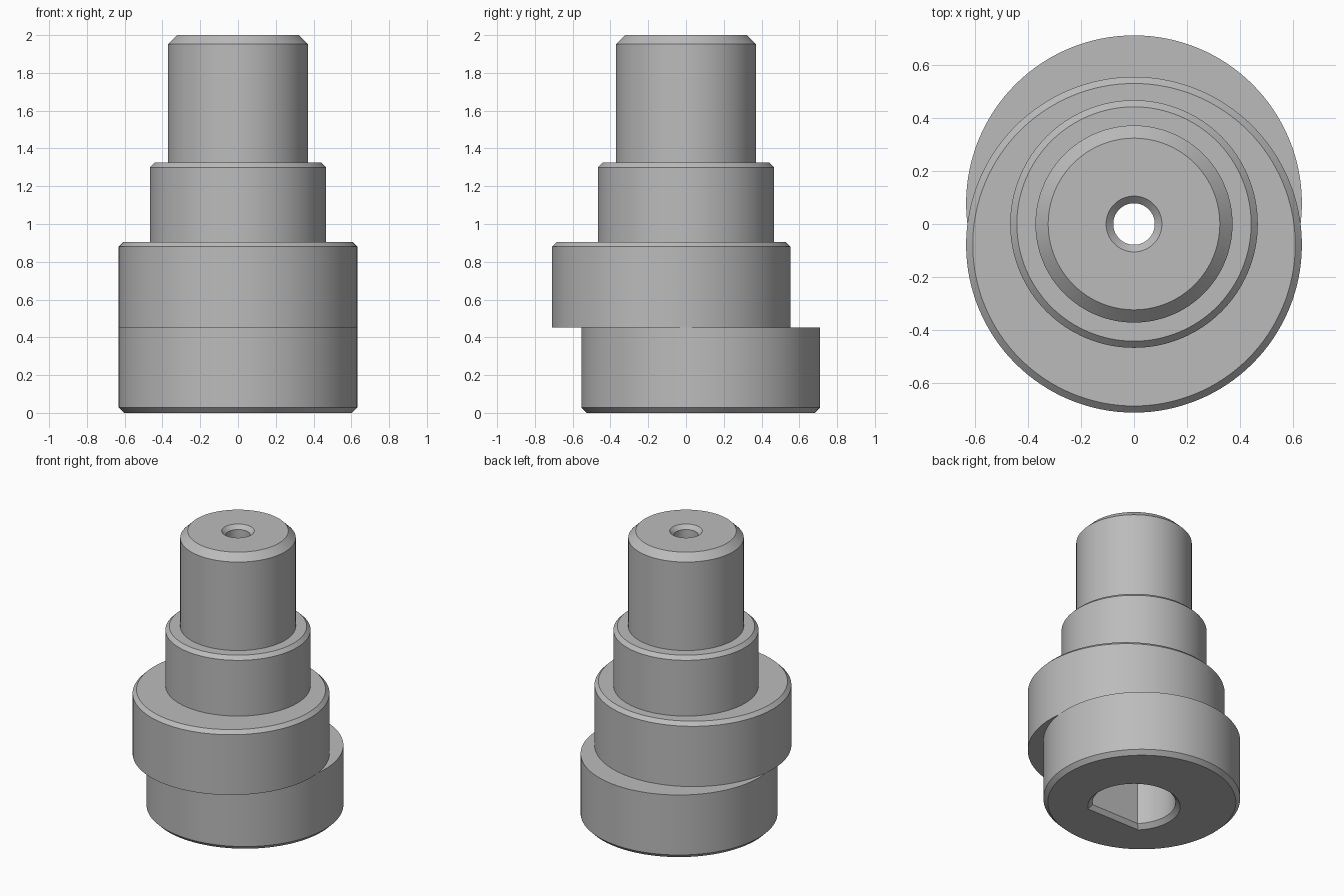
import bpy, bmesh, math

cube = bpy.data.objects.get("Cube")
if cube:
    bpy.data.objects.remove(cube, do_unlink=True)

SEGMENTS = 128
OFFSET = 0.078          # eccentric shift of each disc from the shaft axis
DISC, NECK, SHAFT = 0.632, 0.466, 0.371

steel = bpy.data.materials.new("steel grey")
steel.use_nodes = True
colour = (0.5, 0.5, 0.5, 1)
steel.diffuse_color = colour
steel.node_tree.nodes["Principled BSDF"].inputs["Base Color"].default_value = colour


def turned(name, profile, y=0.0, flat=False):
    """Closed solid from (radius, z) rings; flat cuts a D section on the front side."""
    bm = bmesh.new()
    rings = []
    for r, z in profile:
        ring = []
        for i in range(SEGMENTS):
            a = math.tau * i / SEGMENTS
            py = r * math.sin(a)
            if flat:
                py = max(py, -r * math.sqrt(0.5))
            ring.append(bm.verts.new((r * math.cos(a), py + y, z)))
        rings.append(ring)
    for low, high in zip(rings, rings[1:]):
        for i in range(SEGMENTS):
            j = (i + 1) % SEGMENTS
            bm.faces.new((low[i], low[j], high[j], high[i]))
    bm.faces.new(rings[0][::-1])
    bm.faces.new(rings[-1])
    mesh = bpy.data.meshes.new(name)
    bm.to_mesh(mesh)
    bm.free()
    mesh.materials.append(steel)
    obj = bpy.data.objects.new(name, mesh)
    bpy.context.collection.objects.link(obj)
    return obj


def combine(body, tool, operation):
    """Apply a boolean and discard the tool."""
    mod = body.modifiers.new(operation.lower(), "BOOLEAN")
    mod.operation, mod.solver, mod.object = operation, "EXACT", tool
    bpy.context.view_layer.objects.active = body
    bpy.ops.object.modifier_apply(modifier=mod.name)
    bpy.data.objects.remove(tool, do_unlink=True)


# Stepped shaft: neck and slimmer chamfered end
body = turned("eccentric_shaft", [
    (NECK, 0.2), (NECK, 1.3), (NECK - 0.025, 1.325),
    (SHAFT, 1.325), (SHAFT, 1.952), (SHAFT - 0.048, 2)])

# Two discs shifted in opposite directions
upper = turned("upper_disc", [(DISC, 0.453), (DISC, 0.88), (DISC - 0.025, 0.905)], -OFFSET)
lower = turned("lower_disc", [(DISC - 0.028, 0), (DISC, 0.028), (DISC, 0.453)], OFFSET)
combine(body, upper, "UNION")
combine(body, lower, "UNION")

# D-shaped bore from below and chamfered through hole from above
d_bore = turned("d_bore", [(0.327, -0.03), (0.267, 0.03), (0.267, 0.9)], flat=True)
hole = turned("through_hole", [(0.078, 0.7), (0.078, 1.973), (0.132, 2.027)])
combine(body, d_bore, "DIFFERENCE")
combine(body, hole, "DIFFERENCE")

# Smooth walls with crisp edges
bpy.ops.object.select_all(action="DESELECT")
body.select_set(True)
bpy.context.view_layer.objects.active = body
bpy.ops.object.shade_smooth_by_angle(angle=math.radians(25))
